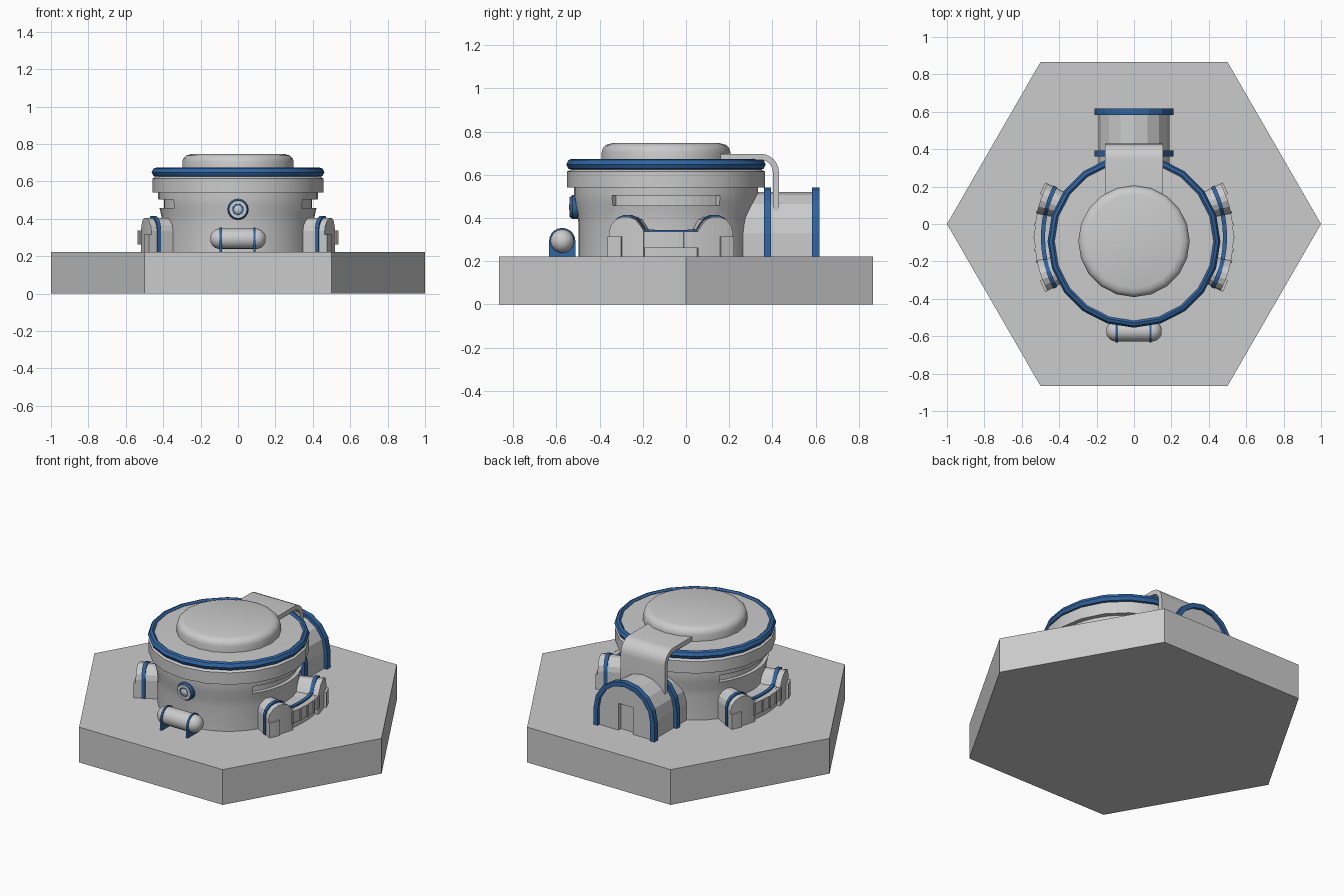
import bpy, bmesh
from math import sin, cos, pi, radians
from mathutils import Matrix, Vector

if "Cube" in bpy.data.objects:
    bpy.data.objects.remove(bpy.data.objects["Cube"])

CY = -0.0925      # centre of the round building
GROUND = 0.222
BLUE = bpy.data.materials.new("blue_trim")
BLUE.diffuse_color = (0.03, 0.13, 0.36, 1)
BLUE.use_nodes = True
BLUE.node_tree.nodes["Principled BSDF"].inputs["Base Color"].default_value = BLUE.diffuse_color


def finish(name, bm, mat=None, smooth=True, mirror=False):
    bmesh.ops.recalc_face_normals(bm, faces=bm.faces[:])
    me = bpy.data.meshes.new(name)
    bm.to_mesh(me)
    bm.free()
    ob = bpy.data.objects.new(name, me)
    bpy.context.collection.objects.link(ob)
    if mat:
        me.materials.append(mat)
    if smooth:
        bpy.ops.object.select_all(action='DESELECT')
        ob.select_set(True)
        bpy.context.view_layer.objects.active = ob
        bpy.ops.object.shade_smooth_by_angle(angle=radians(32))
    if mirror:
        ob.modifiers.new("mirror", 'MIRROR')
    return ob


def skin(bm, loops, closed=False, caps=True):
    rows = [[bm.verts.new(p) for p in loop] for loop in loops]
    n = len(rows[0])
    for i in range(len(rows) - (0 if closed else 1)):
        a, b = rows[i], rows[(i + 1) % len(rows)]
        for k in range(n):
            bm.faces.new((a[k], a[(k + 1) % n], b[(k + 1) % n], b[k]))
    if caps and not closed:
        bm.faces.new(rows[0])
        bm.faces.new(rows[-1])


def lathe(name, profile, n, matrix, mat=None, closed=False):
    bm = bmesh.new()
    skin(bm, [[matrix @ Vector((r * cos(2 * pi * k / n), r * sin(2 * pi * k / n), z))
               for k in range(n)] for r, z in profile], closed)
    return finish(name, bm, mat)


def prism(name, pts, a, b, axis, mat=None, smooth=False):
    place = {'x': lambda p, t: (t, p[0], p[1]), 'y': lambda p, t: (p[0], t, p[1]),
             'z': lambda p, t: (p[0], p[1], t)}[axis]
    bm = bmesh.new()
    skin(bm, [[place(p, t) for p in pts] for t in (a, b)])
    return finish(name, bm, mat, smooth)


def sector(name, r0, r1, pts, cx, cy, mat=None):
    # curved slab on the right side, mirrored to the left; pts = (degrees, z low, z high)
    bm = bmesh.new()
    loops = []
    for deg, lo, hi in pts:
        c, s = cos(radians(deg)), sin(radians(deg))
        loops.append([(cx + r * c, cy + r * s, z)
                      for r, z in ((r0, lo), (r1, lo), (r1, hi), (r0, hi))])
    skin(bm, loops)
    return finish(name, bm, mat, False, True)


def cut(target, cutter):
    m = target.modifiers.new("recess", 'BOOLEAN')
    m.operation, m.object, m.solver = 'DIFFERENCE', cutter, 'EXACT'
    cutter.hide_render = True
    cutter.hide_set(True)


# Hexagonal ground tile
prism("hex_base", [(cos(k * pi / 3), sin(k * pi / 3)) for k in range(6)], 0, GROUND, 'z')

# Main drum with overhanging band, blue rim and domed cap
up = Matrix.Translation((0, CY, 0))
drum = lathe("drum", [(0.405, 0.2), (0.405, 0.37), (0.411, 0.42), (0.422, 0.47), (0.427, 0.51),
                      (0.427, 0.56)], 40, up)
lathe("roof_band", [(0.40, 0.54), (0.458, 0.54), (0.458, 0.615), (0.44, 0.625),
                    (0.44, 0.662), (0.28, 0.668)], 20, up)
lathe("roof_rim", [(0.438, 0.624), (0.452, 0.628), (0.462, 0.648), (0.452, 0.668),
                   (0.436, 0.674), (0.425, 0.665), (0.425, 0.63)], 20, up, BLUE, True)
lathe("roof_cap", [(0.298, 0.655), (0.298, 0.705), (0.292, 0.724), (0.278, 0.738),
                   (0.25, 0.746)], 20, up)

# Long side window recesses
cut(drum, sector("window_cutter", 0.395, 0.5,
                 [(a, 0.457, 0.503) for a in range(-36, 37, 6)], 0, CY))

# Entrance tunnel with two arch frames and recessed door


def arch(r):
    spring = 0.33
    pts = [(r * cos(pi * k / 8), spring + r * sin(pi * k / 8)) for k in range(9)]
    return [(r, GROUND - 0.01)] + pts + [(-r, GROUND - 0.01)]


tunnel = prism("tunnel", arch(0.19), 0.2, 0.6, 'y')
cut(tunnel, prism("door_cutter", [(-0.05, 0.2), (0.05, 0.2), (0.05, 0.39), (-0.05, 0.39)],
                  0.575, 0.7, 'y'))
for name, y in (("inner_arch_frame", 0.36), ("outer_arch_frame", 0.583)):
    bm = bmesh.new()
    inner, outer = arch(0.183), arch(0.212)
    skin(bm, [[(i[0], y, i[1]), (o[0], y, o[1]), (o[0], y + 0.034, o[1]), (i[0], y + 0.034, i[1])]
              for i, o in zip(inner, outer)])
    finish(name, bm, BLUE, False)

# Canopy strip bending from the roof down over the tunnel


def bend(r):
    return [(0.345 + r * sin(k * pi / 12), 0.612 + r * cos(k * pi / 12)) for k in range(7)]


prism("canopy", [(0.16, 0.697)] + bend(0.085) + [(0.43, 0.43), (0.402, 0.43)]
      + bend(0.057)[::-1] + [(0.16, 0.669)], -0.154, 0.154, 'x', None, True)

# Front porthole: blue ring, grey collar and lens
face = Matrix.Translation((0, CY, 0.45)) @ Matrix.Rotation(radians(90), 4, 'X')
lathe("porthole_ring", [(0.056, 0.39), (0.056, 0.432), (0.049, 0.442), (0.045, 0.442)],
      16, face, BLUE)
lathe("porthole_collar", [(0.046, 0.40), (0.046, 0.446), (0.03, 0.446), (0.028, 0.436)], 16, face)
lathe("porthole_lens", [(0.021, 0.40), (0.021, 0.444), (0.012, 0.449)], 16, face)

# Front tank: lying capsule with two blue saddle straps
TY, TZ, TR = -0.573, 0.293, 0.055
lie = Matrix.Translation((0, TY, TZ)) @ Matrix.Rotation(radians(90), 4, 'Y')
half = [(TR * cos(k * pi / 12), 0.095 + TR * sin(k * pi / 12)) for k in range(6)]
lathe("tank", [(r, -z) for r, z in half[::-1]] + half, 16, lie)
saddle = [(TY + 0.061 * cos(k * pi / 10), TZ + 0.061 * sin(k * pi / 10)) for k in range(11)]
saddle = [(TY + 0.061, GROUND - 0.01)] + saddle + [(TY - 0.061, GROUND - 0.01)]
for name, x in (("tank_strap_left", -0.092), ("tank_strap_right", 0.088)):
    prism(name, saddle, x - 0.006, x + 0.006, 'x', BLUE)

# Side ducts: two arched posts joined by a low curved rail, on each side
SX, SY = -0.1, -0.07
post = [(27, 0.335), (26.2, 0.365), (24, 0.392), (21, 0.405), (18, 0.405), (15, 0.392),
        (13, 0.365), (11.5, 0.34), (6, 0.335)]
hump = [(-a, z) for a, z in post] + [(0, 0.335)] + post[::-1]
low = GROUND - 0.01
sector("duct_body", 0.47, 0.612, [(a, low, z) for a, z in hump], SX, SY)
sector("duct_stripe", 0.576, 0.598, [(a * 1.02, low, z + 0.009) for a, z in hump], SX, SY, BLUE)
for name, s in (("front", -1), ("rear", 1)):
    sector(name + "_duct_post", 0.47, 0.632, [(s * a, low, z) for a, z in post[:-1]], SX, SY)
    sector(name + "_duct_foot", 0.60, 0.645,
           [(s * a, low, 0.315) for a in (21, 24, 27)], SX, SY)
sector("duct_rail", 0.60, 0.632, [(a, 0.262, 0.337) for a in range(-21, 22, 6)], SX, SY)
for k in range(-2, 3):
    sector("duct_rib_%d" % (k + 3), 0.61, 0.638,
           [(k * 6 - 0.6, 0.262, 0.337), (k * 6 + 0.6, 0.262, 0.337)], SX, SY)
